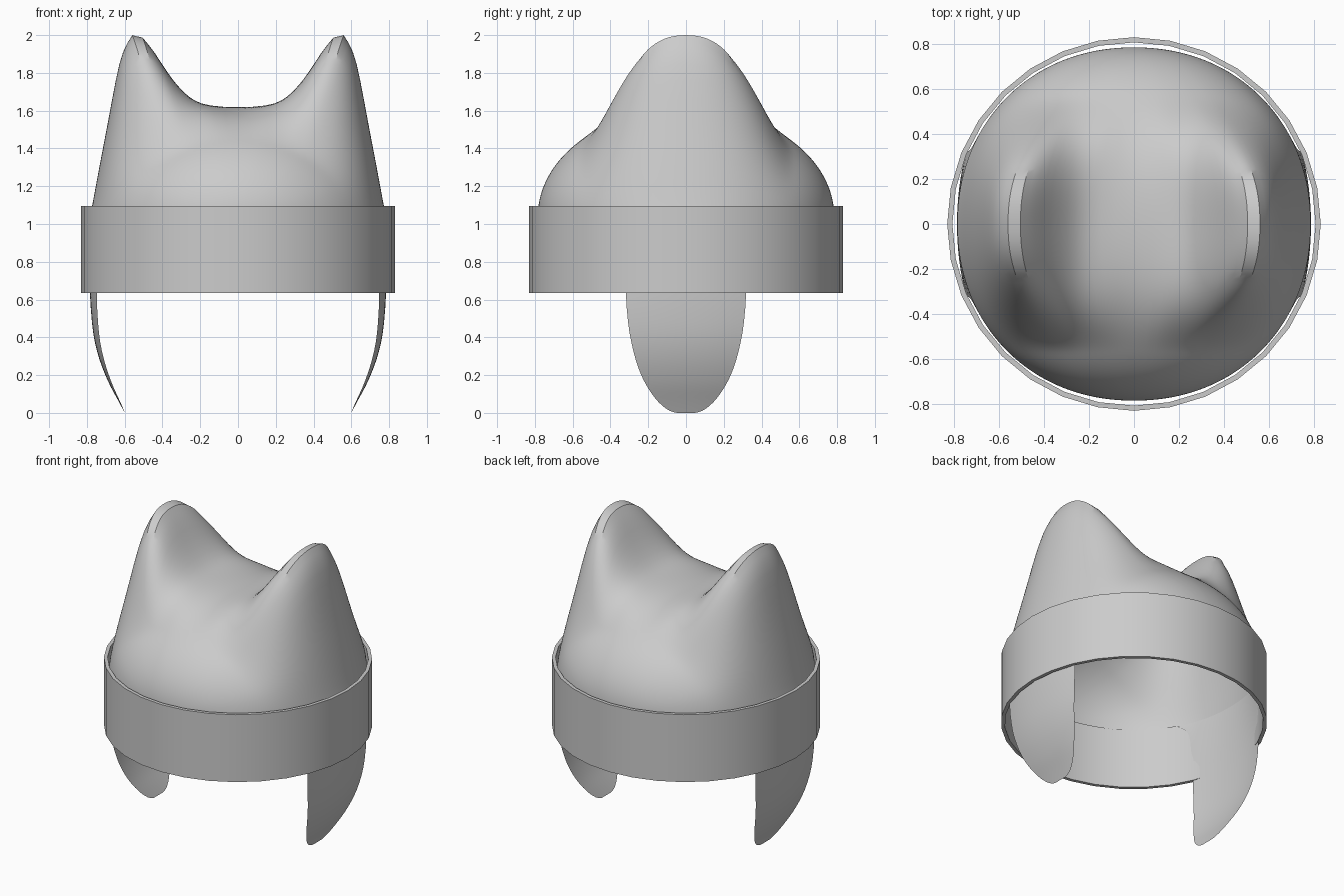
import bpy, bmesh, math

if "Cube" in bpy.data.objects:
    bpy.data.objects.remove(bpy.data.objects["Cube"])

R, RIM_Z, TOP_Z = 0.785, 1.04, 1.615

felt = bpy.data.materials.new("light_grey_felt")
felt.diffuse_color = (0.6, 0.6, 0.6, 1)
felt.use_nodes = True
felt.node_tree.nodes["Principled BSDF"].inputs["Base Color"].default_value = felt.diffuse_color


def make_object(name, bm):
    mesh = bpy.data.meshes.new(name)
    bm.to_mesh(mesh)
    bm.free()
    mesh.materials.append(felt)
    for p in mesh.polygons:
        p.use_smooth = True
    ob = bpy.data.objects.new(name, mesh)
    bpy.context.collection.objects.link(ob)
    return ob


def sheet(name, rows, crease_cols=(), crease_y=0.0):
    """Smooth open surface through rows of points, with optional creased columns."""
    bm = bmesh.new()
    crease = bm.edges.layers.float.new("crease_edge")
    v = [[bm.verts.new(p) for p in row] for row in rows]
    for a, b in zip(v, v[1:]):
        for c in range(len(a) - 1):
            bm.faces.new((a[c], a[c + 1], b[c + 1], b[c]))
        for c in crease_cols:
            if max(abs(a[c].co.y), abs(b[c].co.y)) < crease_y:
                e = bm.edges.get((a[c], b[c]))
                e[crease] = 1.0
                e.smooth = False
    bmesh.ops.remove_doubles(bm, verts=bm.verts[:], dist=1e-5)
    ob = make_object(name, bm)
    sub = ob.modifiers.new("smooth", 'SUBSURF')
    sub.levels = sub.render_levels = 1
    return ob


def half_width(y):
    # slightly squared plan of the cap rim
    return R * max(0.0, 1 - abs(y / R) ** 2.1) ** (1 / 2.1)


# Cap: dome slices along y, blended into an eared profile near the middle
# each entry: x, z of the eared profile, and matching angle on the plain dome
EARED = [(.785, 1.04, 0), (.771, 1.1, 6), (.735, 1.3, 18), (.69, 1.53, 28),
         (.645, 1.78, 38), (.612, 1.92, 46), (.56, 2.0, 52), (.505, 1.987, 56),
         (.44, 1.91, 61), (.375, 1.8, 65), (.295, 1.7, 70), (.23, 1.65, 75),
         (.16, 1.625, 80), (0, TOP_Z, 90)]
rows = []
N = 60
for j in range(N + 1):
    y = R * math.sin(math.pi * (j / N - 0.5))
    w = half_width(y)
    h = (TOP_Z - RIM_Z) * math.sqrt(max(0.0, 1 - (y / R) ** 2))
    k = max(0.0, 1 - (abs(y) / 0.57) ** 2.5) ** 2
    half = []
    for ex, ez, ang in EARED:
        a = math.radians(ang)
        # keep the crown line on the dome arc while the ear shrinks
        x = k * ex * w / R + (1 - k) * w * math.cos(a)
        lift = ez if ang < 90 else RIM_Z + h
        z = k * lift + (1 - k) * (RIM_Z + h * math.sin(a))
        half.append((x, z))
    rows.append([(-x, y, z) for x, z in half] + [(x, y, z) for x, z in half[-2::-1]])
sheet("eared_cap", rows, crease_cols=(6, 7, 19, 20), crease_y=0.27)

# Ear flaps: thin curved tongues hanging from the cap rim (z, x, half width)
FLAP = [(0, .6, .05), (.008, .604, .085), (.035, .618, .125), (.08, .642, .168),
        (.14, .676, .207), (.2, .703, .239), (.28, .735, .268), (.38, .761, .291),
        (.47, .774, .308), (.635, .786, .32), (.8, .787, .322), (.93, .786, .325),
        (.98, .785, .335), (1.02, .785, .365), (RIM_Z, .785, .42)]
for side, name in ((1, "right_ear_flap"), (-1, "left_ear_flap")):
    rows = []
    for z, x, hw in FLAP:
        bend = 0.6 + 0.4 * min(1, max(0, (z - 0.635) / 0.4))
        row = []
        for c in range(13):
            y = hw * (c / 6 - 1)
            row.append((side * (x - bend * (R - half_width(y))), side * y, z))
        rows.append(row)
    sheet(name, rows)

# Band: thin 32-sided ring around the cap
bm = bmesh.new()
SIDES = 32
profile = [(.83, .635), (.83, 1.095), (.807, 1.095), (.807, .635)]
ring = [[bm.verts.new((r * math.cos(2 * math.pi * i / SIDES),
                       r * math.sin(2 * math.pi * i / SIDES), z)) for r, z in profile]
        for i in range(SIDES)]
for i in range(SIDES):
    a, b = ring[i], ring[(i + 1) % SIDES]
    for c in range(4):
        d = (c + 1) % 4
        bm.faces.new((a[c], b[c], b[d], a[d]))
bmesh.ops.recalc_face_normals(bm, faces=bm.faces[:])
band = make_object("band", bm)
bpy.context.view_layer.objects.active = band
band.select_set(True)
bpy.ops.object.shade_smooth_by_angle(angle=math.radians(30))
